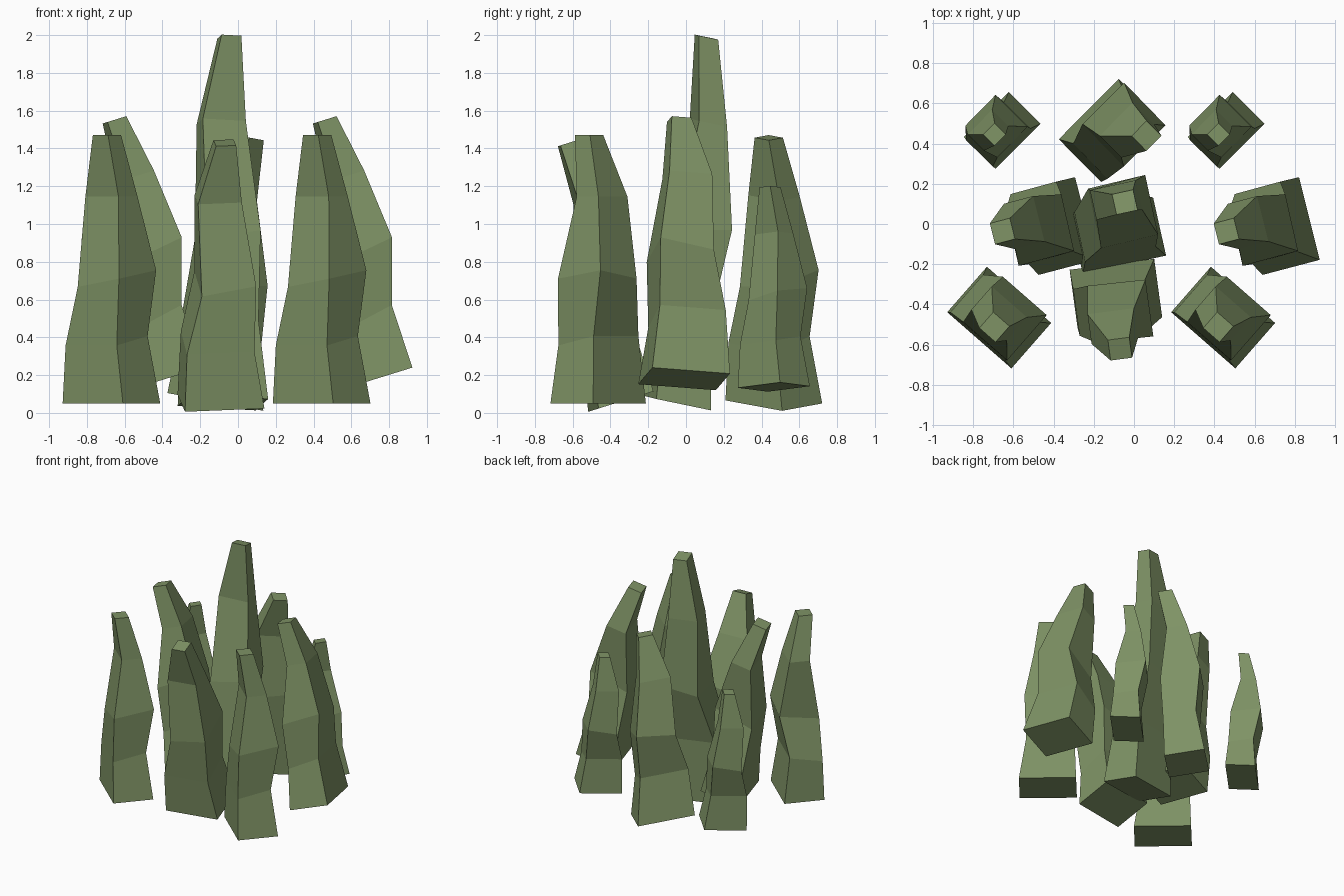
import bpy, bmesh, math
from mathutils import Matrix, Vector

if "Cube" in bpy.data.objects:
    bpy.data.objects.remove(bpy.data.objects["Cube"])

K = 1.38  # vertical stretch applied to the whole cluster after tilting

# Shard rings: height, long side min/max, short side min/max, slope along long/short side
RINGS = [
    (0.00, -0.212, 0.212, -0.150, 0.150, 0.00, 0.00),
    (0.335, -0.200, 0.160, -0.140, 0.108, 0.00, 0.20),
    (0.655, -0.120, 0.170, -0.134, 0.165, 0.15, 0.15),
    (1.095, -0.130, 0.103, -0.061, 0.092, 0.00, 0.00),
    (1.42, -0.040, 0.067, -0.104, 0.001, 0.00, 0.00),
]

mat = bpy.data.materials.new("olive_rock")
mat.diffuse_color = (0.21, 0.29, 0.13, 1)
mat.use_nodes = True
mat.node_tree.nodes["Principled BSDF"].inputs["Base Color"].default_value = mat.diffuse_color


def shard(name, base, heading, slope=(0, 0), scale=1.0, height=1.0):
    """Faceted tapering rock; slope is the rise of its base plane along x and y."""
    normal = Vector((-slope[0] / K, -slope[1] / K, 1))
    tilt = Vector((0, 0, 1)).rotation_difference(normal).to_matrix().to_4x4()
    m = (Matrix.Translation(base) @ Matrix.Diagonal((1, 1, K, 1)) @ tilt
         @ Matrix.Rotation(math.radians(heading), 4, 'Z')
         @ Matrix.Diagonal((scale, scale, scale * height / K, 1)))
    bm = bmesh.new()
    loops = []
    for z, u0, u1, v0, v1, du, dv in RINGS:
        corners = ((u0, v0), (u1, v0), (u1, v1), (u0, v1))
        loops.append([bm.verts.new(m @ Vector((u, v, z + du * u + dv * v)))
                      for u, v in corners])
    for low, high in zip(loops, loops[1:]):
        for i in range(4):
            j = (i + 1) % 4
            bm.faces.new((low[i], low[j], high[j], high[i]))
    bm.faces.new(loops[0][::-1])
    bm.faces.new(loops[-1])
    mesh = bpy.data.meshes.new(name)
    bm.to_mesh(mesh)
    bm.free()
    mesh.materials.append(mat)
    obj = bpy.data.objects.new(name, mesh)
    bpy.context.collection.objects.link(obj)


# Central column of shards
shard("centre_shard", (-0.08, -0.057, 0.055), 12.4, (-0.01, -0.21), height=1.371)
shard("back_shard", (-0.12, 0.465, 0.058), 45, (-0.185, 0))
shard("front_shard", (-0.09, -0.345, 0.06), 7.6, (0, 0.313))

# Outer shards, repeated on the left and the right
for side, dx in (("left", 0), ("right", 1.113)):
    shard(side + "_front_shard", (-0.67 + dx, -0.465, 0.05), -41.2)
    shard(side + "_middle_shard", (-0.383 + dx, -0.01, 0.18), -75.6, (0.31, 0))
    shard(side + "_back_shard", (-0.655 + dx, 0.465, 0.137), 45, (0.13, 0), 0.745)
